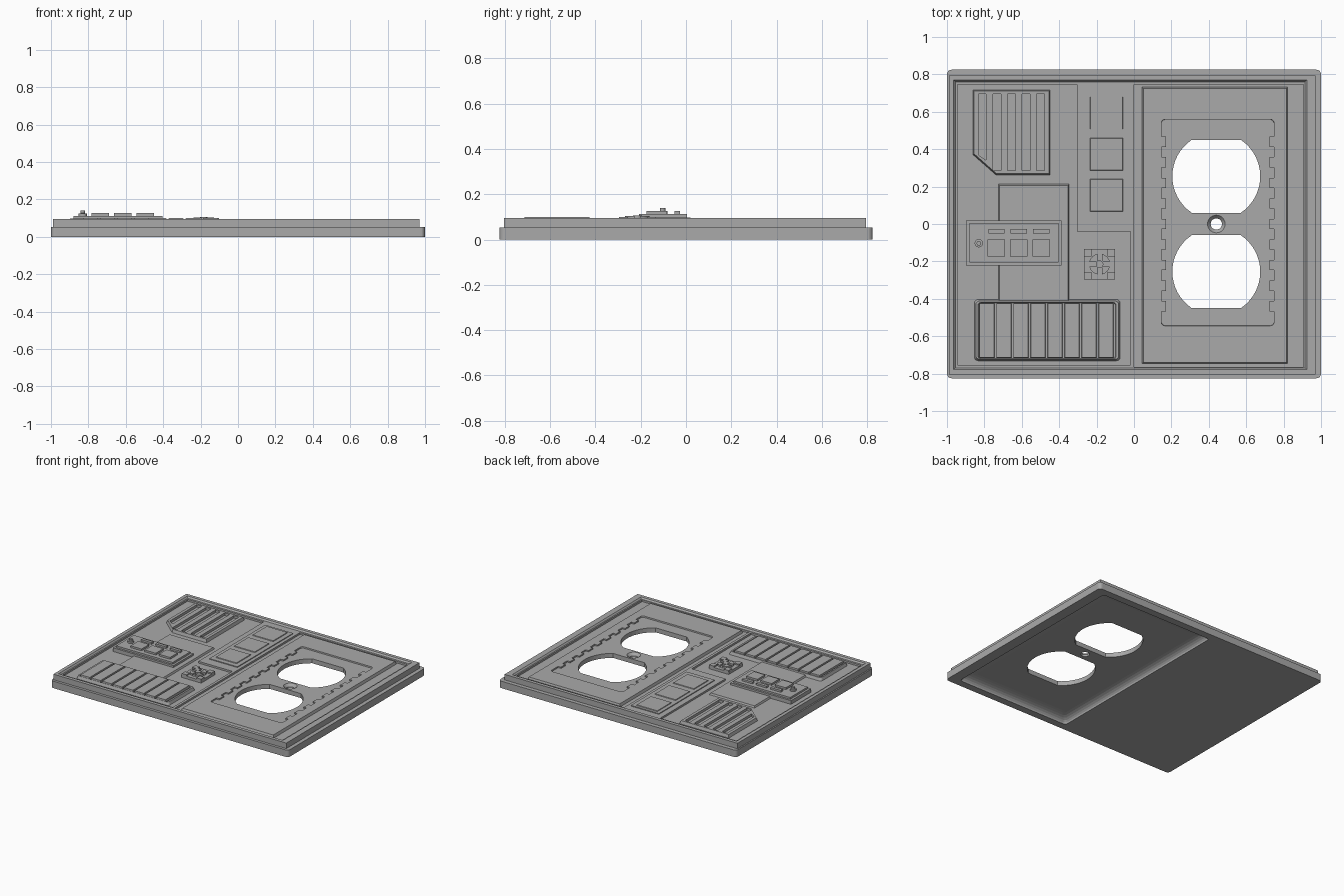
import bpy, bmesh, math

old = bpy.data.objects.get("Cube")
if old:
    bpy.data.objects.remove(old, do_unlink=True)

grey = bpy.data.materials.new("plain grey")
grey.use_nodes = True
COLOUR = (0.4, 0.4, 0.4, 1)
grey.diffuse_color = COLOUR
grey.node_tree.nodes["Principled BSDF"].inputs["Base Color"].default_value = COLOUR


def rect(x0, x1, y0, y1, r=0.0, n=5):
    """Counter-clockwise rectangle outline with optional round corners."""
    if r == 0:
        return [(x0, y0), (x1, y0), (x1, y1), (x0, y1)]
    pts = []
    corners = [(x1 - r, y1 - r), (x0 + r, y1 - r), (x0 + r, y0 + r), (x1 - r, y0 + r)]
    for k, (cx, cy) in enumerate(corners):
        for i in range(n + 1):
            a = math.pi / 2 * (k + i / n)
            pts.append((cx + r * math.cos(a), cy + r * math.sin(a)))
    return pts


def circle(cx, cy, r, n=32):
    return [(cx + r * math.cos(2 * math.pi * i / n), cy + r * math.sin(2 * math.pi * i / n))
            for i in range(n)]


def shrink(pts, d):
    """Pull an outline inwards by d along its bounding box."""
    xs, ys = [p[0] for p in pts], [p[1] for p in pts]
    cx, cy = (min(xs) + max(xs)) / 2, (min(ys) + max(ys)) / 2
    sx = 1 - 2 * d / (max(xs) - min(xs))
    sy = 1 - 2 * d / (max(ys) - min(ys))
    return [(cx + (x - cx) * sx, cy + (y - cy) * sy) for x, y in pts]


def loft(name, layers):
    """Closed solid through outlines stacked in z."""
    bm = bmesh.new()
    rings = [[bm.verts.new((x, y, z)) for x, y in pts] for pts, z in layers]
    bm.faces.new(rings[0][::-1])
    bm.faces.new(rings[-1])
    for a, b in zip(rings, rings[1:]):
        for i in range(len(a)):
            j = (i + 1) % len(a)
            bm.faces.new((a[i], a[j], b[j], b[i]))
    bmesh.ops.recalc_face_normals(bm, faces=bm.faces)
    mesh = bpy.data.meshes.new(name)
    bm.to_mesh(mesh)
    bm.free()
    mesh.materials.append(grey)
    obj = bpy.data.objects.new(name, mesh)
    bpy.context.collection.objects.link(obj)
    return obj


def prism(name, pts, z1, z0=0.06, draft=0.0):
    top = shrink(pts, draft) if draft else pts
    return loft(name, [(pts, z0), (top, z1)])


def combine(obj, others, operation="DIFFERENCE"):
    bpy.context.view_layer.objects.active = obj
    for other in others:
        mod = obj.modifiers.new("boolean", "BOOLEAN")
        mod.operation, mod.solver, mod.object = operation, "EXACT", other
        bpy.ops.object.modifier_apply(modifier=mod.name)
        bpy.data.objects.remove(other, do_unlink=True)


def pocket(pts, depth_z, draft=0.01):
    """Cutter open at the top, narrowing towards its floor."""
    return loft("pocket_cutter", [(shrink(pts, draft), depth_z), (pts, 0.096), (pts, 0.2)])


def socket_cutters():
    """Two flat-ended round openings and a countersunk screw hole."""
    cx, r, flat = 0.44, 0.235, 0.195
    half = math.acos(flat / r)
    cutters = []
    for cy in (0.255, -0.255):
        pts = []
        for start in (math.pi / 2 + half, 1.5 * math.pi + half):
            for i in range(17):
                a = start + (math.pi - 2 * half) * i / 16
                pts.append((cx + r * math.cos(a), cy + r * math.sin(a)))
        cutters.append(prism("socket_cutter", pts, 0.2, -0.1))
    cutters.append(loft("screw_cutter", [(circle(cx, 0, 0.03), -0.1), (circle(cx, 0, 0.03), 0.06),
                                         (circle(cx, 0, 0.048), 0.081), (circle(cx, 0, 0.048), 0.2)]))
    return cutters


# Stepped plate body
body = prism("plate_body", rect(-1, 1, -0.825, 0.825, 0.025), 0.053, 0)
combine(body, [prism("upper_tier", rect(-0.99, 0.97, -0.805, 0.795), 0.095, 0.02)], "UNION")

# Hollow underside with rounded walls behind the sockets
layers = [(rect(-0.03, 0.92, -0.77, 0.77, 0.02), -0.02)]
for i in range(7):
    a = math.pi / 2 * i / 6
    d = 0.08 * (1 - math.cos(a))
    layers.append((rect(-0.03 + d, 0.92 - d, -0.77 + d, 0.77 - d, 0.02), 0.046 * math.sin(a)))
combine(body, [loft("hollow_cutter", layers)])

# Sunken floors on the top
l_shape = [(-0.945, -0.755), (-0.02, -0.755), (-0.02, -0.04), (-0.305, -0.04),
           (-0.305, 0.745), (-0.945, 0.745)]
combine(body, [pocket(rect(-0.965, 0.925, -0.78, 0.77), 0.084),
               prism("floor_cutter", l_shape, 0.2, 0.07),
               prism("floor_cutter", rect(0.0, 0.905, -0.765, 0.745), 0.2, 0.07)]
        + socket_cutters())

# Socket panel with a sunken pad and toothed sides
panel = prism("socket_panel", rect(0.04, 0.825, -0.75, 0.735), 0.09, draft=0.01)
combine(panel, [pocket(rect(0.145, 0.75, -0.545, 0.56, 0.02), 0.08, 0.002)] + socket_cutters())
for i in range(9):
    y = -0.44 + i * 0.11
    for side, x in (("right", 0.14), ("left", 0.725)):
        prism(f"pad_tooth_{side}_{i + 1}", rect(x, x + 0.03, y - 0.027, y + 0.027), 0.09, 0.075)

# Slotted vent with one cut corner
vent_shape = [(-0.865, 0.37), (-0.74, 0.26), (-0.445, 0.26), (-0.445, 0.72), (-0.865, 0.72)]
vent = prism("vent", vent_shape, 0.093, draft=0.01)
slots = []
for i in range(5):
    x = -0.832 + i * 0.078
    low = max(0.285, 0.355 - i * 0.07)
    slots.append(prism("slot_cutter", [(x, low + 0.015 * (i == 0)), (x + 0.042, low - 0.015 * (i == 0)),
                                       (x + 0.042, 0.695), (x, 0.695)], 0.2, 0.074))
combine(vent, slots)

# Column of three square keys
prism("key_panel", rect(-0.262, -0.026, 0.03, 0.70), 0.09)
for i in range(3):
    y = 0.065 + i * 0.22
    prism(f"square_key_{i + 1}", rect(-0.237, -0.057, y, y + 0.177), 0.095, 0.085, 0.004)

# Raised backing strip behind the console
prism("backing_strip", rect(-0.73, -0.342, -0.42, 0.217), 0.083, draft=0.01)

# Console with buttons and a small round knob
prism("console", rect(-0.897, -0.388, -0.222, 0.02), 0.098, draft=0.0)
prism("console_top", rect(-0.88, -0.405, -0.207, 0.005), 0.112, 0.09)
for i in range(3):
    x = -0.782 + i * 0.12
    prism(f"console_button_{i + 1}", rect(x, x + 0.093, -0.175, -0.083), 0.126, 0.1)
    prism(f"console_light_{i + 1}", rect(x + 0.003, x + 0.09, -0.05, -0.027), 0.126, 0.1)
loft("console_knob", [(circle(-0.83, -0.103, 0.022), 0.1), (circle(-0.83, -0.103, 0.022), 0.125),
                      (circle(-0.83, -0.103, 0.012), 0.126), (circle(-0.83, -0.103, 0.012), 0.14)])

# Framed wide tray filled with slats
tray = prism("slat_tray", rect(-0.857, -0.07, -0.735, -0.40, 0.02), 0.092, draft=0.012)
combine(tray, [pocket(rect(-0.835, -0.095, -0.722, -0.418, 0.015), 0.08, 0.004)])
for i in range(8):
    x = -0.828 + i * 0.091
    prism(f"tray_slat_{i + 1}", rect(x, x + 0.083, -0.717, -0.423), 0.1, 0.075, 0.003)

# Square dial with a notched ring
dial = prism("dial_base", rect(-0.267, -0.102, -0.297, -0.133), 0.09)
ring = prism("dial_ring", circle(-0.184, -0.215, 0.056), 0.104, 0.08)
combine(ring, [prism("notch_cutter", rect(-0.3, -0.05, -0.227, -0.203), 0.2, 0.092),
               prism("notch_cutter", rect(-0.196, -0.172, -0.35, -0.1), 0.2, 0.092)])
prism("dial_pin", circle(-0.184, -0.215, 0.02), 0.106, 0.085)
for i, (sx, sy) in enumerate(((-1, -1), (1, -1), (1, 1), (-1, 1))):
    cx, cy = -0.184 + sx * 0.062, -0.215 + sy * 0.062
    prism(f"dial_corner_{i + 1}", rect(cx - 0.02, cx + 0.02, cy - 0.02, cy + 0.02), 0.1, 0.08)
